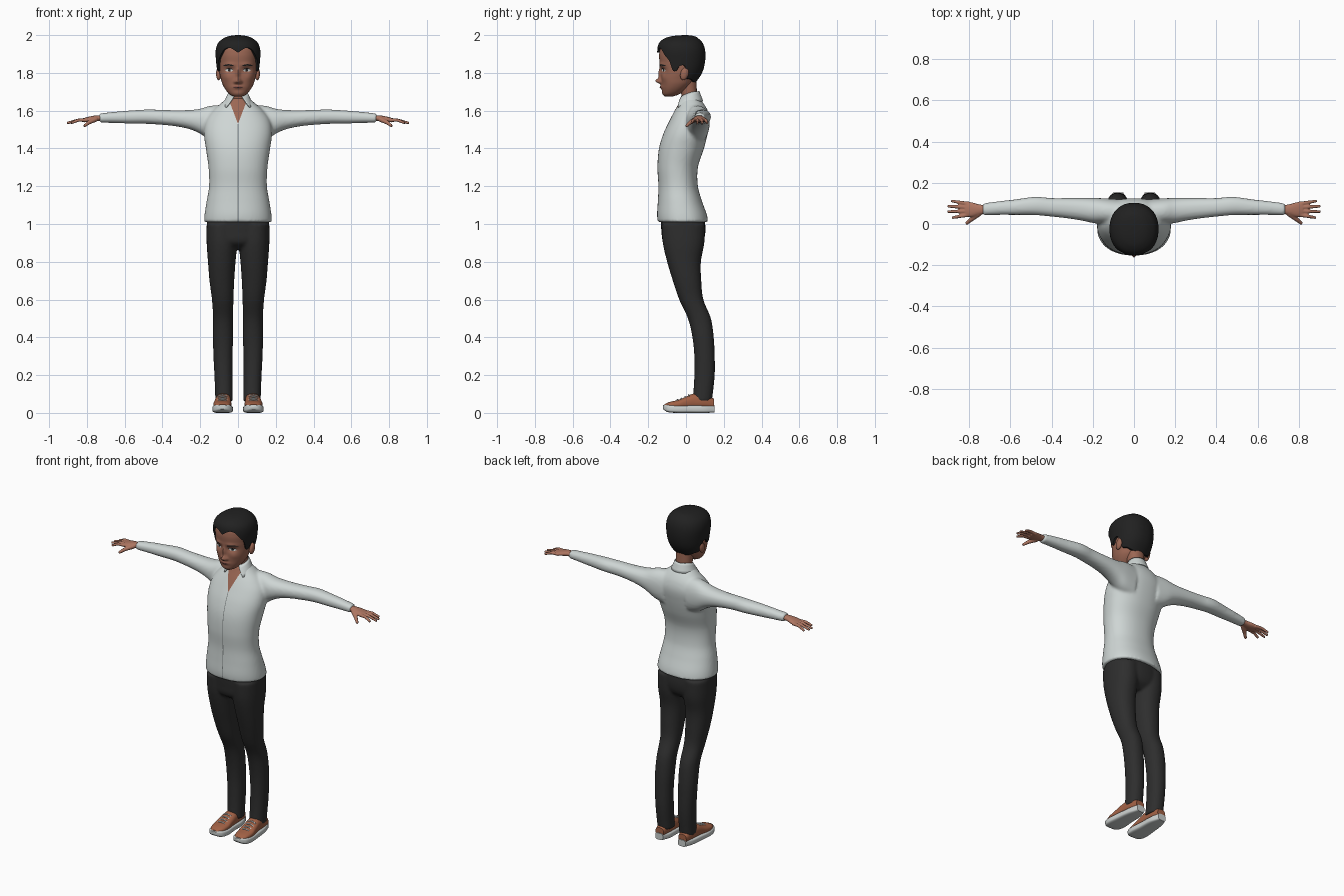
import bpy, bmesh, math
from mathutils import Vector

cube = bpy.data.objects.get("Cube")
if cube:
    bpy.data.objects.remove(cube)


def material(name, r, g, b):
    m = bpy.data.materials.new(name)
    m.use_nodes = True
    m.diffuse_color = (r, g, b, 1)
    bsdf = next(n for n in m.node_tree.nodes if n.type == 'BSDF_PRINCIPLED')
    bsdf.inputs["Base Color"].default_value = (r, g, b, 1)
    bsdf.inputs["Roughness"].default_value = 0.8
    return m


SHIRT = material("shirt white", .62, .67, .66)
SEAM = material("seam grey", .2, .22, .22)
CLOTH = material("trouser black", .027, .027, .027)
HAIR = material("hair black", .015, .015, .015)
SKIN = material("face skin", .33, .135, .088)
HAND = material("hand skin", .42, .18, .12)
LIPS = material("lip brown", .25, .085, .065)
SUEDE = material("shoe orange", .36, .12, .06)
RUBBER = material("sole white", .6, .63, .62)


def sample(table, k):
    """Smooth interpolation of the table rows (key, values...)."""
    last = len(table) - 1
    i = 0
    while i < last - 1 and k > table[i + 1][0]:
        i += 1

    def slope(j, c):
        a, b = table[max(j - 1, 0)], table[min(j + 1, last)]
        return (b[c] - a[c]) / (b[0] - a[0])
    p, q = table[i], table[i + 1]
    d = q[0] - p[0]
    t = min(max((k - p[0]) / d, 0), 1)
    s = t * t * (3 - 2 * t)
    return [p[c] * (1 - s) + q[c] * s
            + d * (t * (1 - t) ** 2 * slope(i, c) - t * t * (1 - t) * slope(i + 1, c))
            for c in range(1, len(p))]


def spow(v, power):
    return math.copysign(abs(v) ** (2 / power), v)


def skin_rings(bm, rings, closed=True, caps=True):
    rows = [[bm.verts.new(p) for p in ring] for ring in rings]
    n = len(rows[0])
    for a, b in zip(rows, rows[1:]):
        for i in range(n if closed else n - 1):
            j = (i + 1) % n
            bm.faces.new((a[i], a[j], b[j], b[i]))
    if caps:
        bm.faces.new(rows[0][::-1])
        bm.faces.new(rows[-1])


def tube(bm, axis, table, steps=40, n=40, power=2.2, sign=1):
    """Loft along an axis; rows are (key, u0, u1, v0, v1)."""
    rings = []
    for s in range(steps + 1):
        k = table[0][0] + (table[-1][0] - table[0][0]) * s / steps
        u0, u1, v0, v1 = sample(table, k)
        ring = []
        for i in range(n):
            a = math.tau * i / n
            u = (u0 + u1) / 2 + (u1 - u0) / 2 * spow(math.sin(a), power)
            v = (v0 + v1) / 2 - (v1 - v0) / 2 * spow(math.cos(a), power)
            p = {'x': (k, u, v), 'y': (u, k, v), 'z': (u, v, k)}[axis]
            ring.append((p[0] * sign, p[1], p[2]))
        rings.append(ring)
    skin_rings(bm, rings)


def finish(name, bm, mats, mirror=False, voxel=0, recalc=True):
    if recalc:
        bmesh.ops.recalc_face_normals(bm, faces=bm.faces[:])
    me = bpy.data.meshes.new(name)
    bm.to_mesh(me)
    bm.free()
    ob = bpy.data.objects.new(name, me)
    bpy.context.collection.objects.link(ob)
    if voxel:  # fuse overlapping lofts into one soft skin
        mod = ob.modifiers.new("fuse", 'REMESH')
        mod.mode, mod.voxel_size = 'VOXEL', voxel
        mod = ob.modifiers.new("soften", 'SMOOTH')
        mod.factor, mod.iterations = 0.5, 5
        dg = bpy.context.evaluated_depsgraph_get()
        ob.data = bpy.data.meshes.new_from_object(ob.evaluated_get(dg))
        ob.modifiers.clear()
    ob.data.materials.clear()
    for m in mats:
        ob.data.materials.append(m)
    if mirror:
        ob.modifiers.new("mirror", 'MIRROR').use_mirror_merge = False
    for o in bpy.context.selected_objects:
        o.select_set(False)
    ob.select_set(True)
    bpy.context.view_layer.objects.active = ob
    bpy.ops.object.shade_smooth_by_angle(angle=math.radians(50))
    return ob


# Shirt: torso and both sleeves
torso = [(1.01, -.15, .118, .18), (1.05, -.153, .11, .177), (1.12, -.149, .085, .166), (1.2, -.146, .063, .153),
         (1.3, -.151, .063, .156), (1.4, -.143, .095, .17), (1.48, -.119, .115, .18), (1.55, -.086, .125, .17),
         (1.6, -.06, .115, .135), (1.635, -.04, .095, .095), (1.665, -.025, .07, .06)]
sleeve = [(.08, -.01, .12, 1.42, 1.63), (.15, 0, .125, 1.445, 1.625), (.2, .005, .126, 1.478, 1.61),
          (.25, .016, .126, 1.5, 1.604), (.32, .027, .126, 1.516, 1.602), (.4, .036, .126, 1.525, 1.604),
          (.48, .043, .132, 1.53, 1.606), (.58, .044, .119, 1.532, 1.6), (.66, .044, .11, 1.535, 1.593),
          (.735, .042, .1, 1.537, 1.585)]
bm = bmesh.new()
tube(bm, 'z', [(z, -w, w, f, b) for z, f, b, w in torso], 60, 64)
for side in (1, -1):
    tube(bm, 'x', sleeve, sign=side)
shirt = finish("shirt", bm, [SHIRT, SKIN, SEAM], voxel=.008)

# Open neck and front seam cut into the shirt
neck_z, spread, seam = 1.53, .38, .002
bm = bmesh.new()
bm.from_mesh(shirt.data)
for co, no in [((0, 0, neck_z), (1, 0, -spread)), ((0, 0, neck_z), (-1, 0, -spread)),
               ((seam, 0, 0), (1, 0, 0)), ((-seam, 0, 0), (1, 0, 0))]:
    faces = [f for f in bm.faces if abs(f.calc_center_median().x) < .08 and f.normal.y < .2
             and (f.calc_center_median().z > neck_z - .02 or co[0])]
    geom = {e for f in faces for e in [f, *f.edges, *f.verts]}
    bmesh.ops.bisect_plane(bm, geom=list(geom), plane_co=co, plane_no=no)
for f in bm.faces:
    c = f.calc_center_median()
    if f.normal.y < .2 and abs(c.x) < spread * (c.z - neck_z):
        f.material_index = 1
    elif f.normal.y < 0 and abs(c.x) < seam and c.z < neck_z:
        f.material_index = 2
bm.to_mesh(shirt.data)
bm.free()

# Collar folded around the neck
bm = bmesh.new()
rings = []
for r in range(5):
    t = r / 4
    gap = math.radians(25 + 20 * t)
    ring = []
    for i in range(49):
        a = gap + (math.tau - 2 * gap) * i / 48
        front = ((1 + math.cos(a)) / 2) ** 2
        rad = .051 + t * (.02 + .026 * front)
        z = (1.703 - .03 * front) * (1 - t) + (1.65 - .045 * front) * t
        ring.append((rad * math.sin(a), .02 - rad * math.cos(a), z))
    rings.append(ring)
skin_rings(bm, rings, closed=False, caps=False)
collar = finish("collar", bm, [SHIRT])
collar.modifiers.new("thickness", 'SOLIDIFY').thickness = .005

# Trousers: seat and both legs
seat = [(.865, -.09, .09, -.07, .05), (.9, -.15, .15, -.118, .088), (.96, -.163, .163, -.13, .103),
        (1.04, -.165, .165, -.135, .098)]
leg = [(.06, .028, .12, .033, .137), (.1, .029, .121, .038, .142), (.2, .029, .125, .044, .152),
       (.3, .029, .13, .044, .152), (.4, .026, .133, .034, .147), (.5, .026, .132, .01, .132),
       (.6, .024, .138, -.036, .092), (.7, .02, .151, -.07, .081), (.8, .013, .159, -.1, .079),
       (.9, .004, .166, -.123, .097), (1, .004, .166, -.13, .1)]
bm = bmesh.new()
tube(bm, 'z', seat)
for side in (1, -1):
    tube(bm, 'z', leg, 60, sign=side)
finish("trousers", bm, [CLOTH], voxel=.008)

# Hands: palm, four fingers and thumb
bm = bmesh.new()
tube(bm, 'x', [(.7, .05, .092, 1.548, 1.575), (.75, .045, .095, 1.545, 1.575), (.79, .034, .106, 1.54, 1.568),
               (.82, .038, .106, 1.538, 1.56)], 20)


def finger(points, r0, r1):
    pts = [Vector(p) for p in points]
    rings = []
    for i, p in enumerate(pts):
        d = (pts[min(i + 1, len(pts) - 1)] - pts[max(i - 1, 0)]).normalized()
        u = d.cross(Vector((0, 0, 1))).normalized()
        v = u.cross(d)
        r = r0 + (r1 - r0) * i / (len(pts) - 1)
        rings.append([p + r * (u * math.cos(a) + v * math.sin(a)) for a in (math.tau * k / 12 for k in range(12))])
    skin_rings(bm, rings)


for y0, y1, tip in [(.045, .03, .883), (.063, .06, .906), (.081, .086, .905), (.098, .112, .887)]:
    finger([(.8, y0, 1.55), (.845, (y0 + y1) / 2, 1.55), (tip, y1, 1.534)], .0105, .007)
finger([(.75, .052, 1.556), (.79, .022, 1.537), (.815, .001, 1.518)], .014, .008)
finish("hands", bm, [HAND], mirror=True, voxel=.004)

# Head, with the features raised from its front
HEAD = [(1.675, -.11, -.07, .02), (1.685, -.119, -.04, .042), (1.71, -.127, 0, .065), (1.74, -.13, .03, .082),
        (1.77, -.132, .045, .091), (1.8, -.133, .065, .098), (1.85, -.139, .08, .102), (1.9, -.142, .085, .105),
        (1.94, -.13, .08, .1), (1.97, -.09, .05, .07)]
POWER = 2.2
# strength, x, z, width, height: nose, bridge, nostrils, sockets, brows, lips, chin, cheeks
BUMPS = [(.028, 0, 1.757, .013, .014), (.014, 0, 1.795, .01, .03), (.01, .014, 1.752, .009, .009),
         (-.011, .045, 1.815, .025, .016), (.005, .045, 1.843, .03, .012), (.008, 0, 1.725, .025, .01),
         (.004, 0, 1.69, .03, .014), (.004, .06, 1.775, .02, .02)]


def relief(x, z):
    return sum(s * math.exp(-((abs(x) - bx) / w) ** 2 - ((z - bz) / h) ** 2) for s, bx, bz, w, h in BUMPS)


def face_y(x, z):
    f, b, w = sample(HEAD, z)
    return (f + b) / 2 - (b - f) / 2 * max(1 - abs(x / w) ** POWER, 0) ** (1 / POWER) - relief(x, z)


bm = bmesh.new()
tube(bm, 'z', [(z, -w, w, f, b) for z, f, b, w in HEAD], 90, 128, POWER)
for v in bm.verts:
    f, b, w = sample(HEAD, v.co.z)
    if v.co.y < (f + b) / 2:
        v.co.y -= relief(v.co.x, v.co.z)
finish("head", bm, [SKIN])

bm = bmesh.new()
tube(bm, 'z', [(1.58, -.05, .05, -.03, .06), (1.66, -.046, .046, -.02, .058), (1.77, -.052, .052, -.05, .056)], 12)
finish("neck", bm, [SKIN])

bm = bmesh.new()
bmesh.ops.create_uvsphere(bm, u_segments=20, v_segments=14, radius=1)
for v in bm.verts:
    v.co = Vector((.102 + .014 * v.co.x, -.008 + .022 * v.co.y + .006 * v.co.z, 1.795 + .034 * v.co.z))
finish("ears", bm, [SKIN], mirror=True)


def face_plate(name, mat, x, z, rx, rz, lift, arch=0):
    """Thin oval that follows the face."""
    bm = bmesh.new()
    rings = []
    for t in (1, .66, .33, .02):
        ring = []
        for i in range(28):
            a = -math.tau * i / 28
            px = x + rx * t * math.cos(a)
            pz = z + rz * t * math.sin(a) + arch * (1 - (t * math.cos(a)) ** 2)
            ring.append((px, face_y(px, pz) - lift, pz))
        rings.append(ring)
    skin_rings(bm, rings, caps=False)
    bmesh.ops.reverse_faces(bm, faces=bm.faces[:])
    finish(name, bm, [mat], mirror=x > 0, recalc=False)


face_plate("eye_whites", RUBBER, .047, 1.814, .02, .008, .002)
face_plate("irises", HAIR, .046, 1.814, .0075, .0075, .003)
face_plate("eyelids", HAIR, .047, 1.817, .023, .002, .004, .006)
face_plate("eyebrows", HAIR, .05, 1.836, .03, .004, .002, .006)
face_plate("lips", LIPS, 0, 1.724, .026, .007, .0015)
face_plate("mouth_line", HAIR, 0, 1.724, .024, .001, .003)

# Hair cap with a shaped hairline
hair = [(1.74, -.12, .045, .088), (1.8, -.142, .085, .108), (1.86, -.149, .101, .116), (1.92, -.152, .101, .118),
        (1.96, -.141, .087, .104), (1.985, -.108, .062, .073), (1.996, -.065, .04, .043), (2, -.015, .005, .008)]
hairline = [(0, 1.908), (18, 1.932), (35, 1.925), (50, 1.89), (62, 1.86), (70, 1.815), (80, 1.812), (86, 1.835),
            (98, 1.835), (106, 1.78), (130, 1.765), (150, 1.753), (180, 1.748)]
bm = bmesh.new()
rings = []
for r in range(-1, 25):
    ease = 1 - (1 - max(r, 0) / 24) ** 2
    size = .86 if r < 0 else 1
    ring = []
    for i in range(120):
        a = math.tau * i / 120
        low = sample(hairline, min(3 * i, 360 - 3 * i))[0]
        z = low + (2 - low) * ease
        f, b, w = sample(hair, z)
        ring.append((size * w * spow(math.sin(a), POWER),
                     (f + b) / 2 - size * (b - f) / 2 * spow(math.cos(a), POWER), z))
    rings.append(ring)
skin_rings(bm, rings, caps=False)
bm.faces.new([v for v in bm.verts][-120:])
finish("hair", bm, [HAIR])

# Shoes: sole, upper with pale toe and tongue, laces
bm = bmesh.new()
tube(bm, 'y', [(-.122, .064, .1, .02, .042), (-.1, .038, .126, .005, .044), (-.05, .027, .136, 0, .041),
               (.02, .032, .13, 0, .04), (.1, .035, .12, 0, .04), (.152, .052, .103, .002, .042)], 30, power=4)
finish("soles", bm, [RUBBER], mirror=True)
upper = [(-.115, .062, .102, .03, .045), (-.09, .043, .122, .02, .057), (-.04, .035, .13, .02, .069),
         (0, .037, .125, .02, .086), (.04, .038, .12, .02, .102), (.1, .04, .115, .02, .1), (.147, .05, .105, .02, .075)]
bm = bmesh.new()
tube(bm, 'y', upper, 40, 48, 2.5)
for f in bm.faces:
    c = f.calc_center_median()
    f.material_index = int(c.y < -.07 or (c.y < .04 and abs(c.x - .082) < .014 and c.z > .045))
finish("shoe_uppers", bm, [SUEDE, RUBBER], mirror=True)
bm = bmesh.new()
for y in (-.045, -.025, -.005, .015):
    top = sample(upper, y)[3]
    finger([(.082 + .026 * k / 3, y, top + .002 - .001 * k * k) for k in range(-3, 4)], .004, .004)
finish("laces", bm, [RUBBER], mirror=True)
